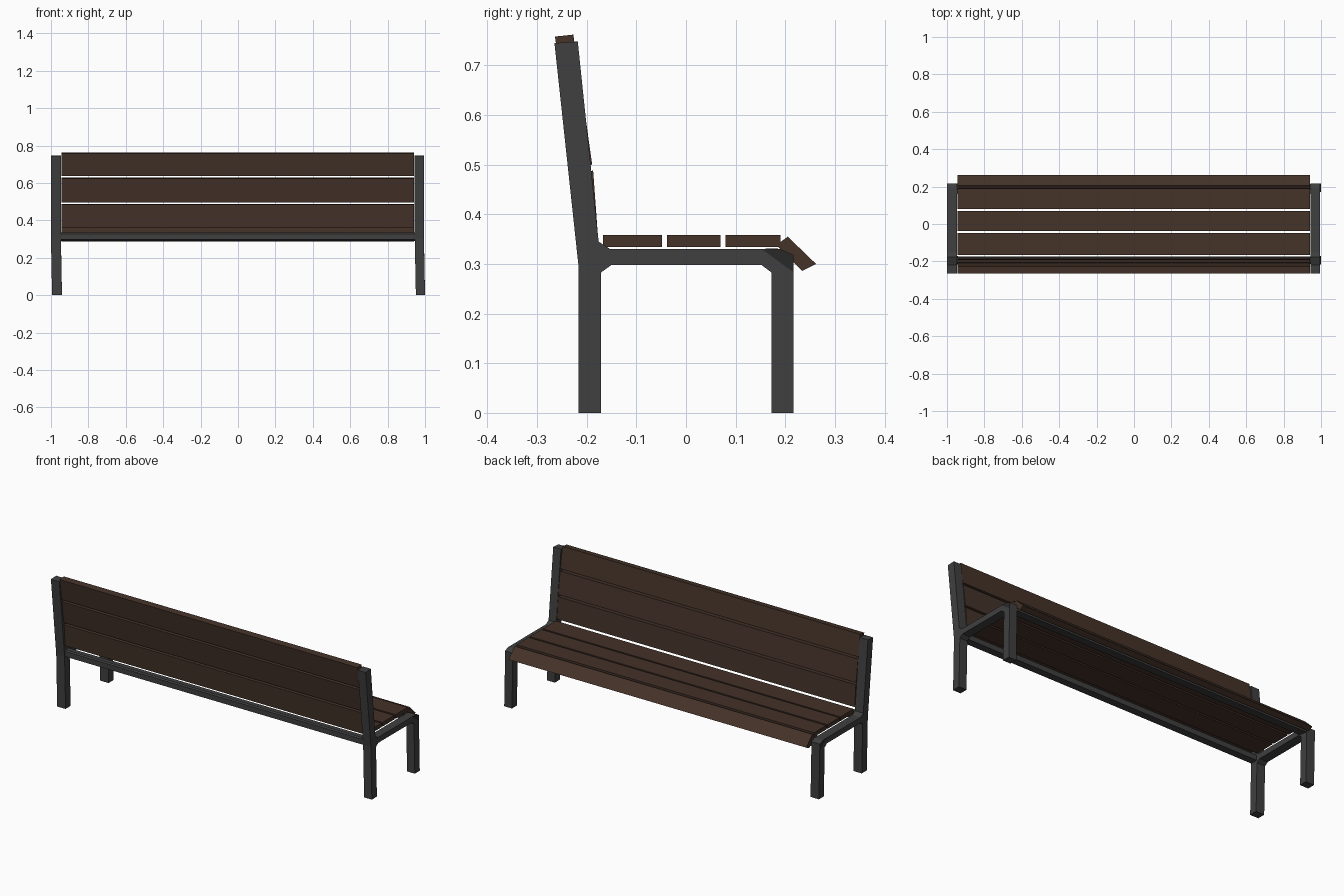
import bpy, bmesh

if "Cube" in bpy.data.objects:
    bpy.data.objects.remove(bpy.data.objects["Cube"])


def material(name, rgb):
    m = bpy.data.materials.new(name)
    m.diffuse_color = (*rgb, 1)
    m.use_nodes = True
    m.node_tree.nodes["Principled BSDF"].inputs["Base Color"].default_value = m.diffuse_color
    return m


METAL = material("dark_metal", (0.05, 0.05, 0.05))
SHADE = material("darker_metal", (0.022, 0.022, 0.022))
WOOD = material("dark_wood", (0.058, 0.032, 0.022))


def extrude(name, profile, x0, x1, mat, lean=0.0):
    """Extrude a (y, z) profile from x0 to x1; lean shifts the foot in x."""
    bm = bmesh.new()
    face = bm.faces.new([bm.verts.new((x0, y, z)) for y, z in profile])
    res = bmesh.ops.extrude_face_region(bm, geom=[face])
    new = [v for v in res["geom"] if isinstance(v, bmesh.types.BMVert)]
    bmesh.ops.translate(bm, verts=new, vec=(x1 - x0, 0, 0))
    for v in bm.verts:
        v.co.x += lean * max(0.0, 0.3 - v.co.z) / 0.3
    bmesh.ops.recalc_face_normals(bm, faces=bm.faces)
    me = bpy.data.meshes.new(name)
    bm.to_mesh(me)
    bm.free()
    me.materials.append(mat)
    ob = bpy.data.objects.new(name, me)
    bpy.context.collection.objects.link(ob)
    return ob


def rect(y0, y1, z0, z1):
    return [(y0, z0), (y1, z0), (y1, z1), (y0, z1)]


# End frames: back post, seat arm with gussets and front leg in one outline
frame = [(-0.217, 0), (-0.171, 0), (-0.171, 0.283), (-0.150, 0.298),
         (0.152, 0.298), (0.172, 0.283), (0.172, 0), (0.217, 0),
         (0.217, 0.318), (0.190, 0.330), (-0.153, 0.330), (-0.176, 0.345),
         (-0.218, 0.748), (-0.265, 0.745), (-0.217, 0.300)]
corner = [(0.155, 0.328), (0.217, 0.283), (0.217, 0.318), (0.190, 0.330)]
for side, x0, x1, outer in (("left", -1.0, -0.947, -1.0),
                            ("right", 0.945, 0.994, 0.994)):
    extrude(side + "_end_frame", frame, x0, x1, METAL, lean=0.006)
    # Mitred corner plate at the top of the front leg
    extrude(side + "_corner_plate", corner, outer - 0.001, outer + 0.001, SHADE)

# Long rails under the seat
extrude("back_rail", [(-0.215, 0.298), (-0.173, 0.298), (-0.173, 0.328),
                      (-0.180, 0.334), (-0.208, 0.334), (-0.215, 0.328)],
        -0.948, 0.946, METAL)
extrude("front_rail", [(0.160, 0.298), (0.215, 0.290), (0.215, 0.302),
                       (0.185, 0.331), (0.160, 0.331)], -0.948, 0.946, METAL)

# Seat slats
X0, X1 = -0.945, 0.942
for i, (y0, y1) in enumerate([(-0.167, -0.048), (-0.038, 0.069), (0.080, 0.190)]):
    extrude(f"seat_slat_{i + 1}", rect(y0, y1, 0.334, 0.358), X0, X1, WOOD)

# Sloping front slat
extrude("front_edge_slat", [(0.182, 0.338), (0.205, 0.355), (0.262, 0.300),
                            (0.234, 0.286)], X0, X1, WOOD)

# Backrest slats, leaning with the posts
for i, (ya, za, yb, zb) in enumerate([(-0.178, 0.364, -0.187, 0.488),
                                      (-0.189, 0.500, -0.207, 0.628),
                                      (-0.209, 0.640, -0.227, 0.762)]):
    t = 0.037
    extrude(f"backrest_slat_{i + 1}", [(ya, za), (yb, zb), (yb - t, zb - 0.004),
                                       (ya - t, za - 0.004)], X0, X1, WOOD)
